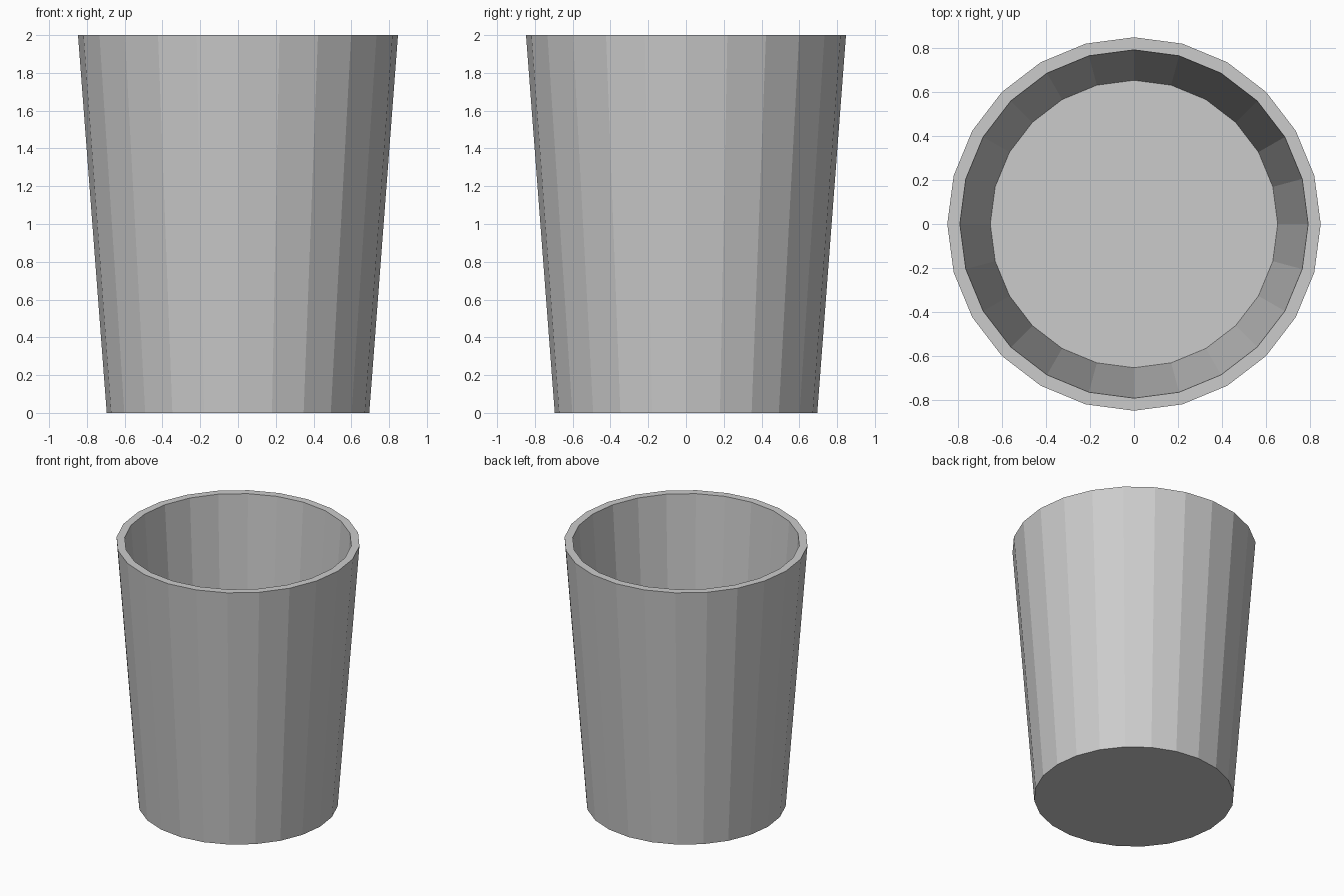
import bpy
import bmesh
from math import cos, sin, tau

if "Cube" in bpy.data.objects:
    bpy.data.objects.remove(bpy.data.objects["Cube"])

SIDES = 24
# (radius, height) from outer base, up over the rim, down to the inner floor
PROFILE = [(0.695, 0.0), (0.847, 2.0), (0.79, 2.0), (0.652, 0.1)]

bm = bmesh.new()
rings = [[bm.verts.new((r * cos(tau * i / SIDES), r * sin(tau * i / SIDES), z))
          for i in range(SIDES)] for r, z in PROFILE]

# Outer wall, rim and inner wall
for low, high in zip(rings, rings[1:]):
    for i in range(SIDES):
        j = (i + 1) % SIDES
        bm.faces.new((low[i], low[j], high[j], high[i]))

# Underside and inner floor
bm.faces.new(rings[0][::-1])
bm.faces.new(rings[-1])
bmesh.ops.recalc_face_normals(bm, faces=bm.faces)

mesh = bpy.data.meshes.new("tapered_cup")
bm.to_mesh(mesh)
bm.free()
cup = bpy.data.objects.new("tapered_cup", mesh)
bpy.context.collection.objects.link(cup)
